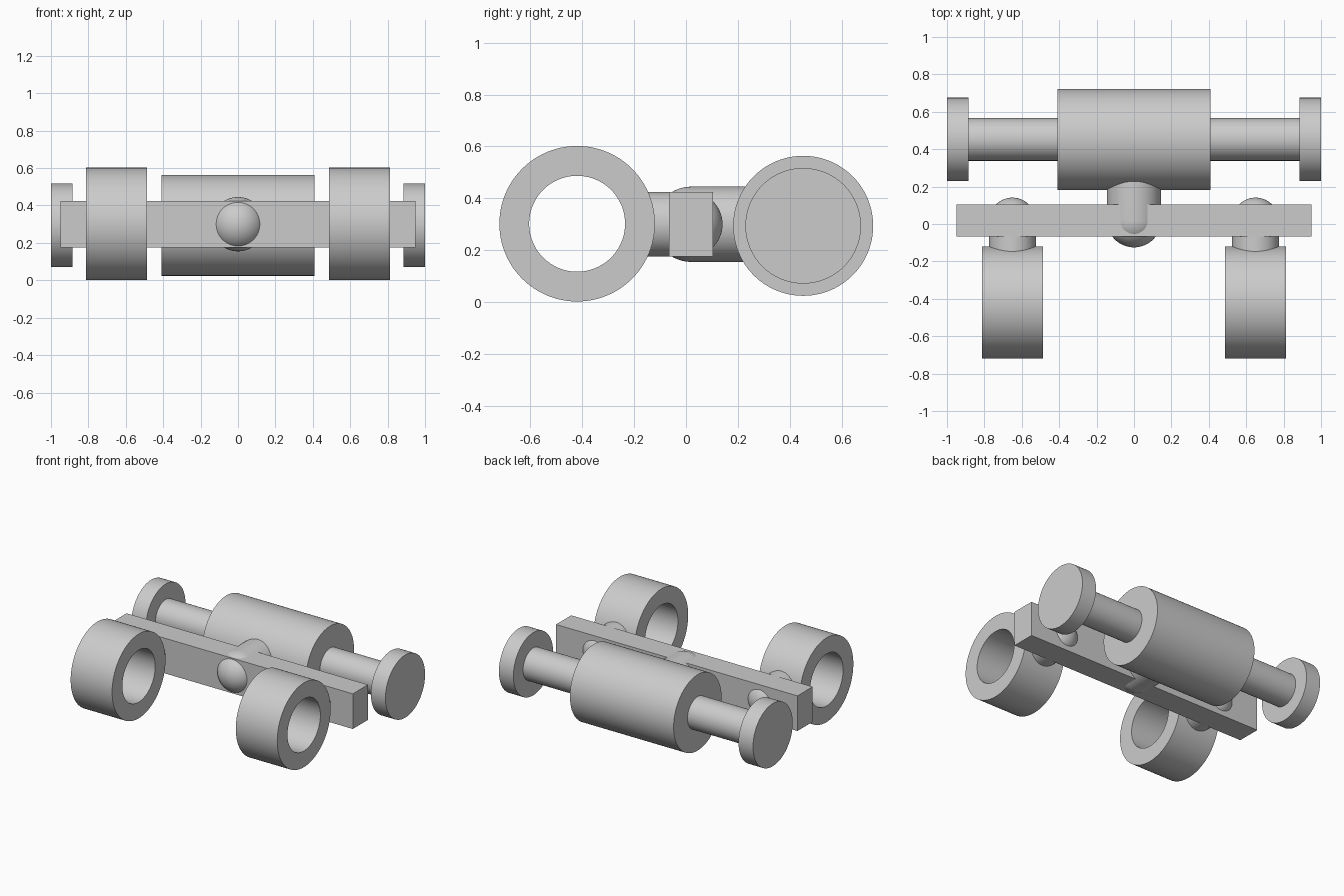
import bpy
import math
from mathutils import Vector, Matrix
import bmesh

if "Cube" in bpy.data.objects:
    bpy.data.objects.remove(bpy.data.objects["Cube"], do_unlink=True)

# Single plain material
grey = bpy.data.materials.new("light grey")
grey.use_nodes = True
colour = (0.6, 0.6, 0.6, 1)
grey.diffuse_color = colour
grey.node_tree.nodes["Principled BSDF"].inputs["Base Color"].default_value = colour

MID_Z = 0.302
ROLLER = Vector((0, 0.452, 0.294))


def finish(name, bm, smooth=True):
    bmesh.ops.recalc_face_normals(bm, faces=bm.faces)
    mesh = bpy.data.meshes.new(name)
    bm.to_mesh(mesh)
    bm.free()
    mesh.materials.append(grey)
    obj = bpy.data.objects.new(name, mesh)
    bpy.context.collection.objects.link(obj)
    if smooth:
        bpy.ops.object.select_all(action='DESELECT')
        obj.select_set(True)
        bpy.context.view_layer.objects.active = obj
        bpy.ops.object.shade_smooth_by_angle(angle=math.radians(30))
    return obj


def lathe(name, profile, centre, axis, closed=False, steps=96):
    """Revolve (radius, distance along axis) points around x or y."""
    bm = bmesh.new()
    verts = [bm.verts.new((r, 0, d)) for r, d in profile]
    pairs = list(zip(verts, verts[1:]))
    if closed:
        pairs.append((verts[-1], verts[0]))
    edges = [bm.edges.new(p) for p in pairs]
    bmesh.ops.spin(bm, geom=verts + edges, cent=(0, 0, 0), axis=(0, 0, 1),
                   angle=math.tau, steps=steps, use_merge=True)
    bmesh.ops.remove_doubles(bm, verts=bm.verts, dist=1e-5)
    turn = Vector((0, 0, 1)).rotation_difference(Vector(axis)).to_matrix().to_4x4()
    bmesh.ops.transform(bm, matrix=Matrix.Translation(centre) @ turn, verts=bm.verts)
    return finish(name, bm)


def cylinder(name, radius, half, centre):
    return lathe(name, [(0, -half), (radius, -half), (radius, half), (0, half)],
                 centre, (1, 0, 0))


def round_ended_stem(name, radius, length, centre, axis):
    """Straight shank with a ball end at its centre point."""
    arc = [(radius * math.sin(a), -radius * math.cos(a))
           for a in (math.pi / 2 * i / 20 for i in range(21))]
    return lathe(name, arc + [(radius, length), (0, length)], centre, axis)


# Crossbar
bm = bmesh.new()
bmesh.ops.create_cube(bm, size=1)
bmesh.ops.scale(bm, vec=(1.9, 0.17, 0.25), verts=bm.verts)
bmesh.ops.translate(bm, vec=(0, 0.019, 0.3), verts=bm.verts)
finish("crossbar", bm, smooth=False)

# Two open rings, each on a stem through the crossbar
for side, x in (("left", 0.65), ("right", -0.65)):
    lathe(side + "_ring", [(0.185, -0.163), (0.3, -0.163), (0.3, 0.163), (0.185, 0.163)],
          (x, -0.42, MID_Z), (1, 0, 0), closed=True)
    round_ended_stem(side + "_ring_stem", 0.125, 0.2, (x, 0.016, 0.3), (0, -1, 0))

# Central neck joining the crossbar to the roller
round_ended_stem("roller_neck", 0.145, 0.28, (0, 0.02, 0.3), (0, 1, 0))

# Roller, axle and end discs
cylinder("roller", 0.27, 0.408, ROLLER)
cylinder("axle", 0.114, 0.9, ROLLER)
for side, x in (("left", 0.943), ("right", -0.943)):
    cylinder(side + "_end_disc", 0.223, 0.057, ROLLER + Vector((x, 0, 0)))
